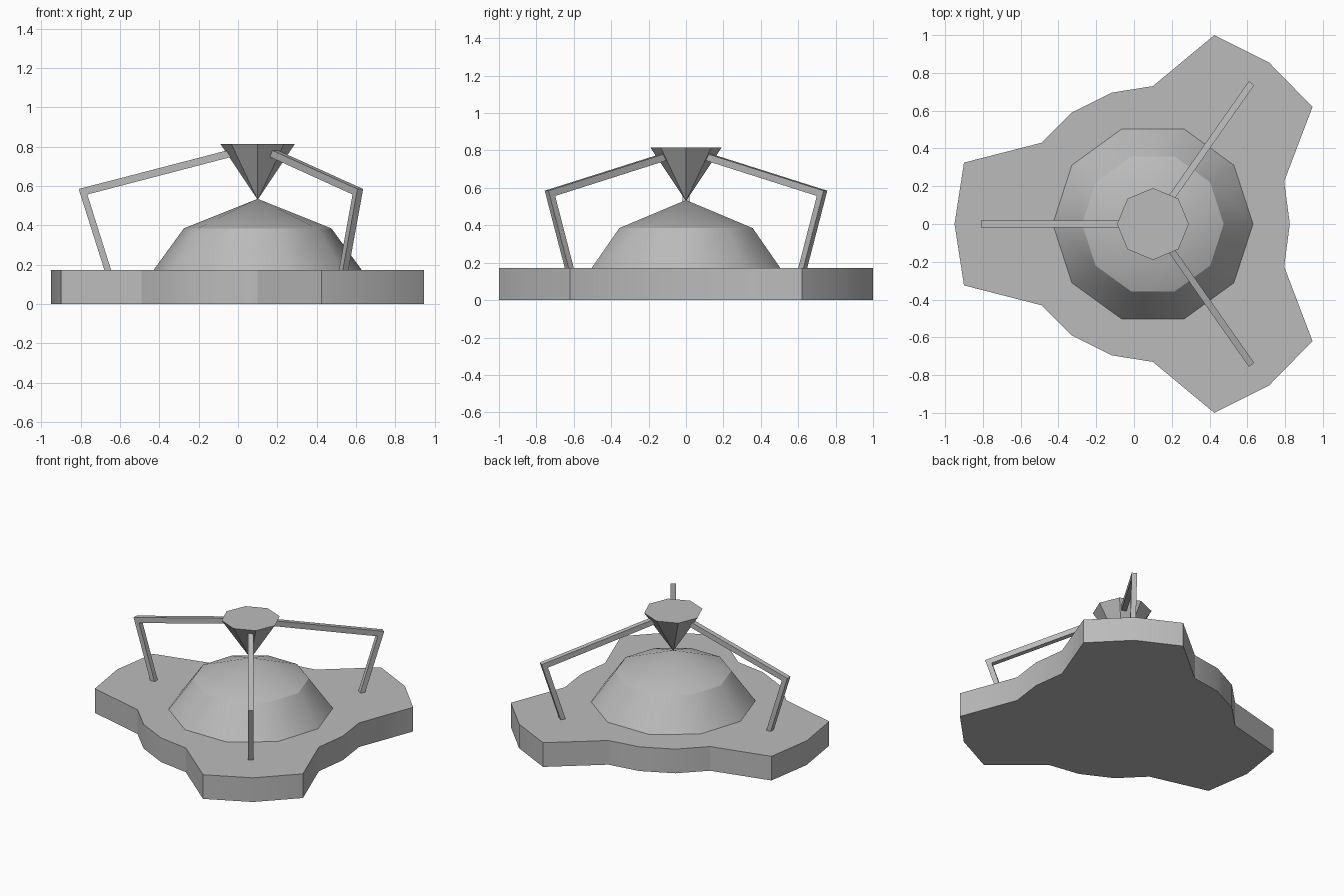
import bpy
import bmesh
from math import radians, pi
from mathutils import Matrix, Vector

cube = bpy.data.objects.get("Cube")
if cube:
    bpy.data.objects.remove(cube, do_unlink=True)

CENTRE = Vector((0.1, 0, 0))
BASE_TOP = 0.172

grey = bpy.data.materials.new("plain grey")
grey.use_nodes = True
colour = (0.5, 0.5, 0.5, 1)
grey.diffuse_color = colour
grey.node_tree.nodes["Principled BSDF"].inputs["Base Color"].default_value = colour


def finish(name, bm):
    bmesh.ops.recalc_face_normals(bm, faces=bm.faces)
    mesh = bpy.data.meshes.new(name)
    bm.to_mesh(mesh)
    bm.free()
    mesh.materials.append(grey)
    obj = bpy.data.objects.new(name, mesh)
    bpy.context.collection.objects.link(obj)
    bpy.ops.object.select_all(action='DESELECT')
    obj.select_set(True)
    bpy.context.view_layer.objects.active = obj
    bpy.ops.object.shade_smooth_by_angle(angle=radians(30))
    return obj


def prism(name, points, direction):
    """Extrude a flat outline along a direction."""
    bm = bmesh.new()
    face = bm.faces.new([bm.verts.new(p) for p in points])
    moved = bmesh.ops.extrude_face_region(bm, geom=[face], use_keep_orig=True)
    verts = [g for g in moved["geom"] if isinstance(g, bmesh.types.BMVert)]
    bmesh.ops.translate(bm, verts=verts, vec=direction)
    return finish(name, bm)


def cone(bm, sides, r1, r2, z1, z2, turn=0):
    place = Matrix.Translation(CENTRE + Vector((0, 0, (z1 + z2) / 2)))
    bmesh.ops.create_cone(bm, cap_ends=True, segments=sides, radius1=r1, radius2=r2,
                          depth=z2 - z1, matrix=place @ Matrix.Rotation(turn, 4, 'Z'))


# Three-lobed base slab, mirrored front to back
half = [(-0.95, 0), (-0.9, 0.325), (-0.49, 0.43), (-0.33, 0.59), (-0.12, 0.695), (0.1, 0.73),
        (0.425, 1.0), (0.715, 0.855), (0.945, 0.62), (0.795, 0.225), (0.825, 0)]
outline = half + [(x, -y) for x, y in reversed(half[1:-1])]
prism("base", [(x, y, 0) for x, y in outline], (0, 0, BASE_TOP))

# Ten-sided dome: steep lower band with a shallow pointed cap
bm = bmesh.new()
bmesh.ops.create_circle(bm, segments=10, radius=0.53,
                        matrix=Matrix.Translation(CENTRE + Vector((0, 0, BASE_TOP))))
rim = bm.edges[:]
for radius, z in ((0.375, 0.385), (0, 0.535)):
    new = bmesh.ops.extrude_edge_only(bm, edges=rim)["geom"]
    rim = [g for g in new if isinstance(g, bmesh.types.BMEdge)]
    for v in (g for g in new if isinstance(g, bmesh.types.BMVert)):
        flat = Vector((v.co.x, v.co.y, 0)) - CENTRE
        v.co = CENTRE + flat.normalized() * radius + Vector((0, 0, z))
bmesh.ops.remove_doubles(bm, verts=bm.verts, dist=0.001)
bmesh.ops.rotate(bm, verts=bm.verts, cent=CENTRE, matrix=Matrix.Rotation(pi / 2, 3, 'Z'))
finish("dome", bm)

# Inverted eight-sided cone balanced on the dome
bm = bmesh.new()
cone(bm, 8, 0, 0.19, 0.53, 0.815)
finish("hanging_cone", bm)

# Bent support arms, profile measured outward from the cone axis
WIDTH = 0.035
profile = [(0.772, 0.15), (0.91, 0.585), (0.14, 0.785), (0.13, 0.749), (0.866, 0.557), (0.738, 0.15)]
for name, angle in (("right_arm", 180), ("left_back_arm", 55), ("left_front_arm", -55)):
    arm = prism(name, [(r, -WIDTH / 2, z) for r, z in profile], (0, WIDTH, 0))
    arm.data.transform(Matrix.Translation(CENTRE) @ Matrix.Rotation(radians(angle), 4, 'Z'))
